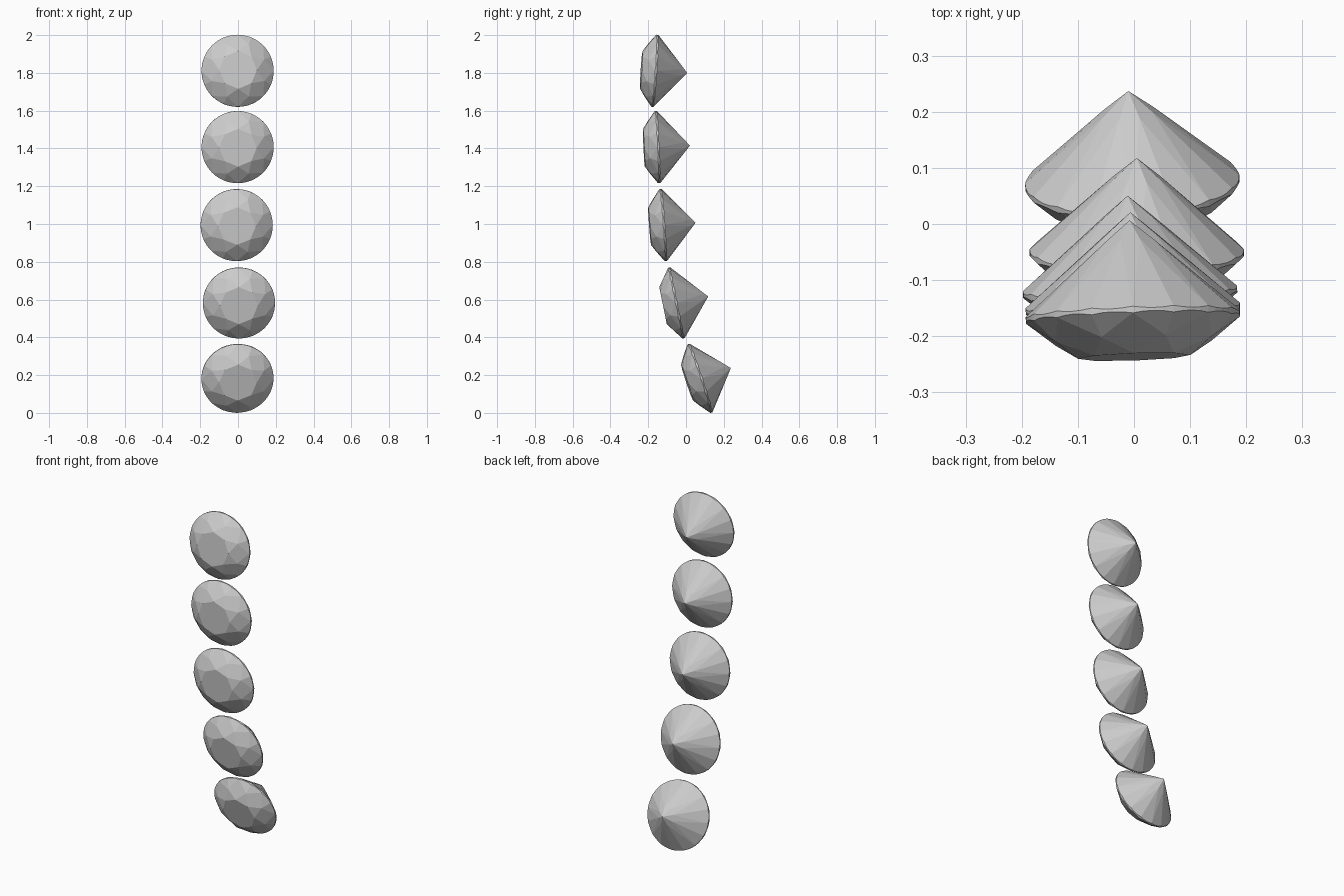
import bpy, bmesh
from math import sin, cos, radians, sqrt
from mathutils import Vector, Matrix

if "Cube" in bpy.data.objects:
    bpy.data.objects.remove(bpy.data.objects["Cube"])

R, G = 0.191, 0.006            # girdle radius, half thickness
CROWN, CULET, TABLE = 0.072, 0.172, 0.1
C22, C11 = cos(radians(22.5)), cos(radians(11.25))


def cut(bm, azimuth, r, z, slope, side):
    """Grind one facet: passes (r, z) at the azimuth; side +1 crown, -1 pavilion."""
    a = radians(azimuth)
    point = Vector((r * cos(a), r * sin(a), z))
    normal = Vector((slope * cos(a), slope * sin(a), side)).normalized()
    geom = bm.verts[:] + bm.edges[:] + bm.faces[:]
    res = bmesh.ops.bisect_plane(bm, geom=geom, dist=1e-6, plane_co=point,
                                 plane_no=normal, clear_outer=True)
    edges = [e for e in res["geom_cut"] if isinstance(e, bmesh.types.BMEdge)]
    edges = [e for e in edges if e.is_valid and e.is_boundary]
    if edges:
        bmesh.ops.contextual_create(bm, geom=edges)


def gem_mesh():
    bm = bmesh.new()
    # Rough blank: cylinder from culet to table
    bmesh.ops.create_cone(bm, cap_ends=True, segments=64, radius1=R, radius2=R,
                          depth=CROWN + CULET + 0.02,
                          matrix=Matrix.Translation((0, 0, (CROWN - CULET - 0.02) / 2)))
    # Crown: mains, upper halves, stars
    main = (CROWN - G) / (R - TABLE)
    p = 0.15
    pz = G + (R - p * C22) * main
    upper = (pz - G) / (R * C11 - p * C11)
    star = (CROWN - pz) / (p - TABLE * C22)
    # Pavilion: mains, lower halves
    pav = (CULET - G) / R
    q = 0.045
    qz = -CULET + q * C22 * pav
    lower = (-G - qz) / (R * C11 - q * C11)
    for i in range(8):
        cut(bm, 45 * i, R, G, main, 1)
        cut(bm, 45 * i, R, -G, pav, -1)
    for i in range(16):
        cut(bm, 22.5 * i + 11.25, R * C11, G, upper, 1)
        cut(bm, 22.5 * i + 11.25, R * C11, -G, lower, -1)
    for i in range(8):
        cut(bm, 45 * i + 22.5, p, pz, star, 1)
    bmesh.ops.remove_doubles(bm, verts=bm.verts, dist=1e-4)
    bmesh.ops.recalc_face_normals(bm, faces=bm.faces)
    mesh = bpy.data.meshes.new("round_cut_gem")
    bm.to_mesh(mesh)
    bm.free()
    return mesh


# Row of gems following a curve: centre x, y, z, forward tilt, yaw (degrees)
gems = [
    (-0.002, -0.165, 1.811, -3.8, 2.0),
    (-0.002, -0.151, 1.407, 2.7, 1.5),
    (-0.007, -0.121, 0.994, 4.3, 1.5),
    (0.005, -0.051, 0.582, 11.5, 0.0),
    (-0.003, 0.074, 0.183, 18.5, 2.5),
]
mesh = gem_mesh()
for i, (x, y, z, tilt, yaw) in enumerate(gems):
    ob = bpy.data.objects.new(f"gem_{i + 1}", mesh)
    ob.location = (x, y, z)
    ob.rotation_euler = (radians(90 + tilt), 0, radians(yaw))
    bpy.context.collection.objects.link(ob)
